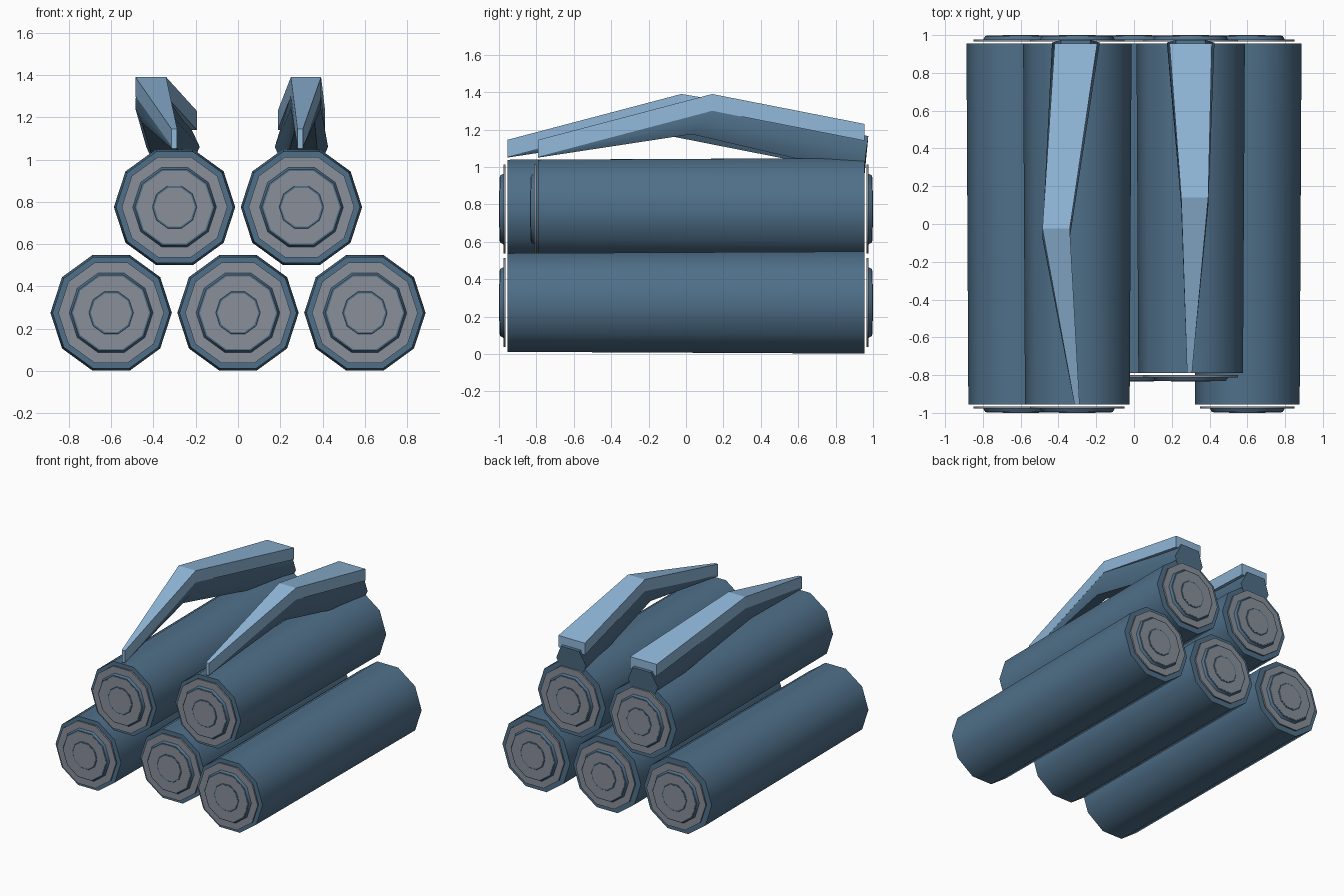
import bpy, bmesh, math

if "Cube" in bpy.data.objects:
    bpy.data.objects.remove(bpy.data.objects["Cube"])


def material(name, color):
    m = bpy.data.materials.new(name)
    m.diffuse_color = (*color, 1)
    m.use_nodes = True
    m.node_tree.nodes["Principled BSDF"].inputs["Base Color"].default_value = m.diffuse_color
    return m


DARK = material("dark_blue", (0.078, 0.16, 0.25))
LIGHT = material("light_blue", (0.28, 0.48, 0.70))
GREY = material("warm_grey", (0.25, 0.275, 0.32))


def loft(name, sections, mat, smooth=None):
    """Skin equal-length cross-sections and close both ends."""
    bm = bmesh.new()
    rows = [[bm.verts.new(p) for p in s] for s in sections]
    n = len(rows[0])
    for a, b in zip(rows, rows[1:]):
        for i in range(n):
            j = (i + 1) % n
            bm.faces.new((a[i], a[j], b[j], b[i]))
    bm.faces.new(rows[0])
    bm.faces.new(rows[-1])
    bmesh.ops.recalc_face_normals(bm, faces=bm.faces)
    mesh = bpy.data.meshes.new(name)
    bm.to_mesh(mesh)
    bm.free()
    mesh.materials.append(mat)
    ob = bpy.data.objects.new(name, mesh)
    bpy.context.collection.objects.link(ob)
    if smooth:
        bpy.ops.object.select_all(action='DESELECT')
        bpy.context.view_layer.objects.active = ob
        ob.select_set(True)
        bpy.ops.object.shade_smooth_by_angle(angle=math.radians(smooth))
    return ob


def ring(cx, cz, r, y, n=10):
    return [(cx + r * math.cos(math.tau * k / n), y,
             cz + r * math.sin(math.tau * k / n)) for k in range(n)]


def disc_stack(name, cx, cz, profile, mat):
    return loft(name, [ring(cx, cz, r, y) for r, y in profile], mat, 40)


# Tubes: centre x, centre z, front end y
BACK = 0.955
tubes = {
    "lower_left": (-0.6, 0.275, -0.955),
    "lower_middle": (0.0, 0.275, -0.79),
    "lower_right": (0.6, 0.275, -0.955),
    "upper_left": (-0.3, 0.775, -0.955),
    "upper_right": (0.3, 0.775, -0.79),
}
for key, (cx, cz, front) in tubes.items():
    disc_stack(key + "_tube", cx, cz, [(0.277, front), (0.287, BACK)], DARK)
    # Layered end caps: plate, raised rim, face, inner rim, centre disc
    for end, y, d in (("front", front, -1), ("back", BACK, 1)):
        label = f"{key}_{end}_"
        for part, r0, r1, a, b, mat in (
                ("plate", 0.25, 0.25, 0.010, 0.022, GREY),
                ("rim", 0.198, 0.188, 0.022, 0.040, DARK),
                ("face", 0.180, 0.180, 0.036, 0.042, GREY),
                ("inner_rim", 0.110, 0.104, 0.038, 0.0435, DARK),
                ("centre", 0.096, 0.096, 0.040, 0.045, GREY)):
            disc_stack(label + part, cx, cz,
                       [(r0, y + d * a), (r1, y + d * b)], mat)

# Bent bars on the upper tubes: (y, left x, right x, top z) per section
bars = {
    "left": [(-0.955, -0.315, -0.288, 1.145), (-0.025, -0.485, -0.34, 1.39),
             (0.955, -0.42, -0.195, 1.23)],
    "right": [(-0.79, 0.281, 0.307, 1.145), (0.14, 0.25, 0.393, 1.39),
              (0.955, 0.188, 0.412, 1.23)],
}
for side, secs in bars.items():
    loft(side + "_bar", [[(a, y, z), (b, y, z), (b, y, z - 0.09), (a, y, z - 0.09)]
                         for y, a, b, z in secs], LIGHT)

    # Flared strut beneath each bar, sinking into the tube at the back
    (fy, fa, fb, _), (py, pa, pb, _), (by, ba, bb, _) = secs
    half = [
        # per section: y offsets, insets and heights for top, middle, bottom
        (fa, fb, [(fy, 0.0, 1.065), (fy, 0.001, 1.058), (fy, 0.003, 1.05)]),
        (pa, pb, [(py, 0.002, 1.31), (py - 0.05, 0.0, 1.24),
                  (py - 0.11, 0.03, 1.175)]),
        (ba, bb, [(by + 0.02, 0.035, 1.165), (by + 0.005, -0.014, 1.06),
                  (by, 0.03, 0.96)]),
    ]
    loft(side + "_strut",
         [[(a + i, y, z) for y, i, z in pts] +
          [(b - i, y, z) for y, i, z in reversed(pts)]
          for a, b, pts in half], DARK, 50)
